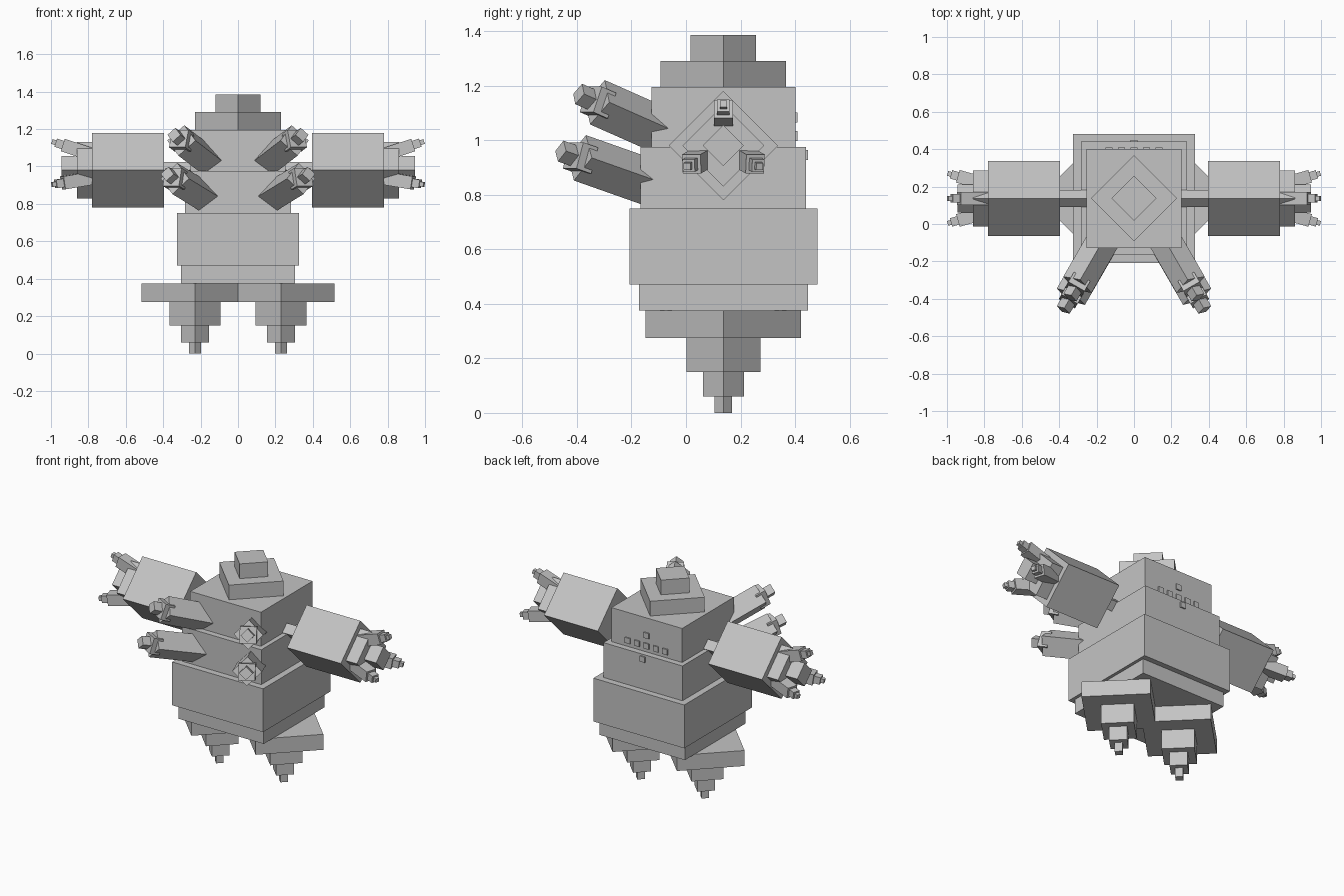
import bpy, bmesh
from math import sin, cos, radians
from mathutils import Vector, Matrix

cube = bpy.data.objects.get("Cube")
if cube:
    bpy.data.objects.remove(cube)

grey = bpy.data.materials.new("plain_grey")
grey.use_nodes = True
grey.diffuse_color = (0.55, 0.55, 0.55, 1)
grey.node_tree.nodes["Principled BSDF"].inputs["Base Color"].default_value = (0.55, 0.55, 0.55, 1)

UP = Vector((0, 0, 1))
MID_Y = 0.137
ARM_Z = 0.98


def frame(origin, direction):
    """Matrix whose z runs along direction and whose y leans upward."""
    z = Vector(direction).normalized()
    x = UP.cross(z)
    x = x.normalized() if x.length > 0.001 else Vector((1, 0, 0))
    y = z.cross(x)
    m = Matrix((x, y, z)).transposed().to_4x4()
    return Matrix.Translation(origin) @ m


def stack(name, origin, direction, tiers):
    """Row of boxes along an axis: (start, end, half width, half depth, roll)."""
    bm = bmesh.new()
    base = frame(origin, direction)
    for start, end, hx, hy, roll in tiers:
        m = (base @ Matrix.Translation((0, 0, (start + end) / 2))
             @ Matrix.Rotation(radians(roll), 4, 'Z')
             @ Matrix.Diagonal((2 * hx, 2 * hy, end - start, 1)))
        bmesh.ops.create_cube(bm, size=1, matrix=m)
    mesh = bpy.data.meshes.new(name)
    bm.to_mesh(mesh)
    bm.free()
    mesh.materials.append(grey)
    obj = bpy.data.objects.new(name, mesh)
    bpy.context.collection.objects.link(obj)
    return obj


def diamond(start, end, half_diagonal):
    h = half_diagonal * cos(radians(45))
    return (start, end, h, h, 45)


def square(start, end, half):
    return (start, end, half, half, 0)


# Stepped body and the turned cap above it
stack("body", (0, MID_Y, 0), UP, [
    (0.375, 0.47, 0.305, 0.31, 0),
    (0.47, 0.75, 0.325, 0.345, 0),
    (0.75, 0.975, 0.283, 0.303, 0),
    (0.975, 1.195, 0.253, 0.264, 0)])
stack("cap", (0, MID_Y, 0), UP, [diamond(1.195, 1.29, 0.23), diamond(1.29, 1.385, 0.12)])

for side, label in ((1, "left"), (-1, "right")):
    # Leg tapering down to a point in steps
    stack(label + "_leg", (side * 0.23, MID_Y, 0), UP, [
        diamond(0, 0.06, 0.032), diamond(0.06, 0.15, 0.075),
        diamond(0.15, 0.275, 0.136), diamond(0.275, 0.375, 0.285)])

    # Main arm, from shoulder pin to stepped wrist
    stack(label + "_arm", (0, MID_Y, ARM_Z), (side, 0, 0), [
        diamond(0.2, 0.395, 0.045), diamond(0.395, 0.78, 0.2),
        diamond(0.78, 0.86, 0.15), diamond(0.86, 0.945, 0.075)])

    # Three fingers splayed around the wrist
    for i in range(3):
        a = radians(90 + 120 * i)
        radial = Vector((0, cos(a), sin(a)))
        origin = Vector((side * 0.78, MID_Y, ARM_Z)) + radial * 0.083
        stack(f"{label}_finger_{i + 1}", origin, Vector((side, 0, 0)) + radial * 0.33, [
            square(0, 0.165, 0.035), square(0.165, 0.205, 0.023), square(0.205, 0.226, 0.013)])

    # Two slanting front arms, one above the other
    for level, origin, tilt, length in (
            ("upper", (0.17, -0.095, 1.037), 21, 0.284),
            ("lower", (0.187, -0.128, 0.843), 17, 0.315)):
        t = radians(tilt)
        d = (side * 0.5 * cos(t), -0.866 * cos(t), sin(t))
        stack(f"{label}_{level}_front_arm", (side * origin[0], *origin[1:]), d, [
            diamond(-0.12, length, 0.087),
            square(length - 0.035, length + 0.03, 0.05),
            diamond(length + 0.03, length + 0.085, 0.04)])

# Small studs in a cross on the back
for i in range(5):
    stack(f"back_stud_{i + 1}", (0.067 * (i - 2), 0.4, 1.015), (0, 1, 0), [square(-0.01, 0.009, 0.018)])
stack("back_stud_top", (0, 0.4, 1.083), (0, 1, 0), [square(-0.01, 0.009, 0.018)])
stack("back_stud_bottom", (0, 0.439, 0.945), (0, 1, 0), [square(-0.01, 0.009, 0.018)])
